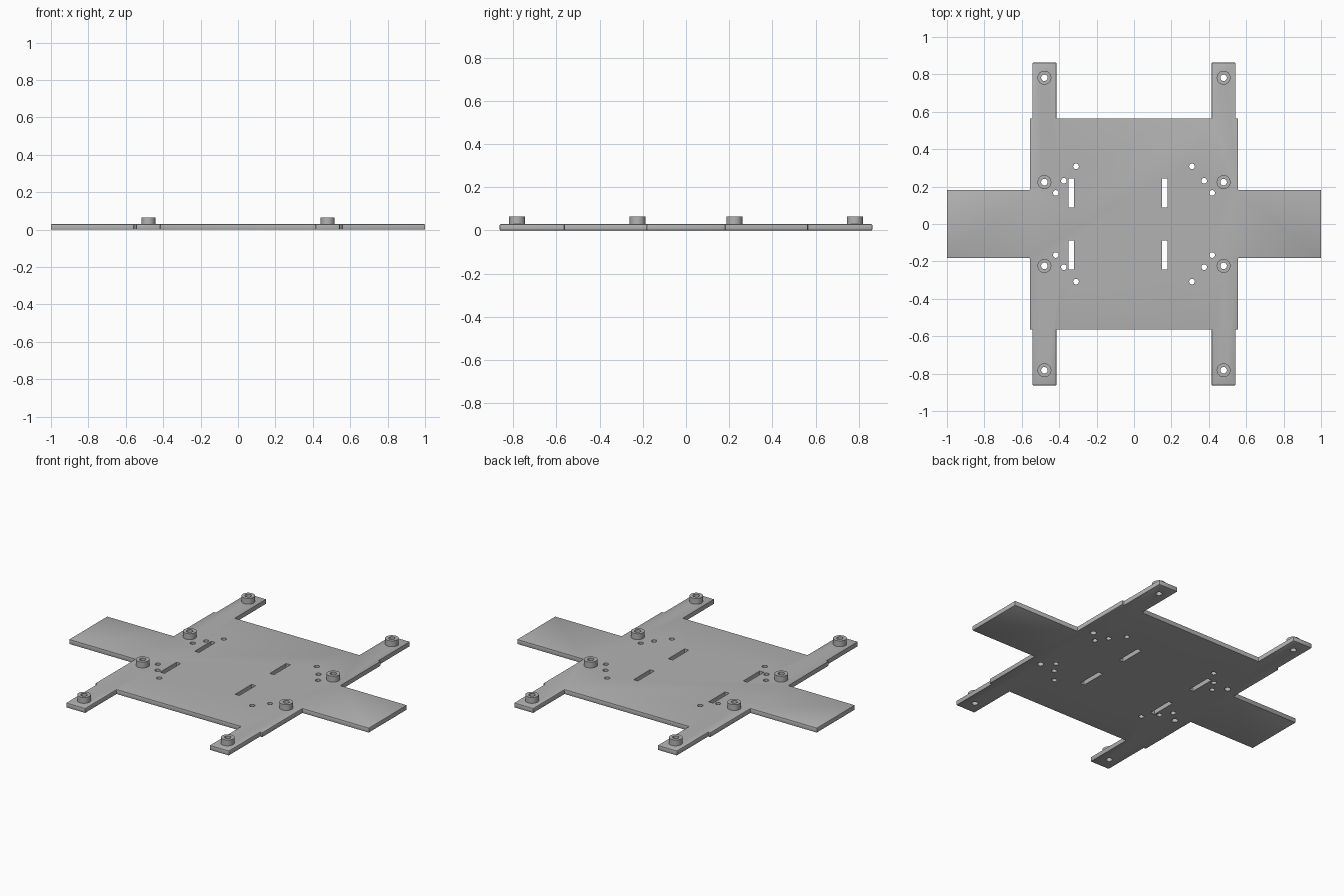
import bpy, bmesh
from mathutils import Matrix

cube = bpy.data.objects.get("Cube")
if cube:
    bpy.data.objects.remove(cube, do_unlink=True)

PLATE_TOP, BOSS_TOP = 0.029, 0.064
BOSS_X, BOSS_YS = 0.479, (0.224, 0.782)
SIGNS = [(sx, sy) for sx in (-1, 1) for sy in (-1, 1)]

grey = bpy.data.materials.new("plain grey")
grey.use_nodes = True
GREY = (0.45, 0.45, 0.45, 1)
grey.diffuse_color = GREY
grey.node_tree.nodes["Principled BSDF"].inputs["Base Color"].default_value = GREY


def make_object(name, bm):
    bmesh.ops.recalc_face_normals(bm, faces=bm.faces)
    mesh = bpy.data.meshes.new(name)
    bm.to_mesh(mesh)
    bm.free()
    mesh.materials.append(grey)
    obj = bpy.data.objects.new(name, mesh)
    bpy.context.collection.objects.link(obj)
    return obj


def add_cylinder(bm, x, y, z0, z1, radius, sides=32):
    bmesh.ops.create_cone(bm, cap_ends=True, segments=sides, radius1=radius, radius2=radius,
                          depth=z1 - z0, matrix=Matrix.Translation((x, y, (z0 + z1) / 2)))


def add_box(bm, x, y, z, size):
    bmesh.ops.create_cube(bm, size=1, matrix=Matrix.Translation((x, y, z)) @ Matrix.Diagonal((*size, 1)))


def select_only(obj):
    bpy.ops.object.select_all(action='DESELECT')
    obj.select_set(True)
    bpy.context.view_layer.objects.active = obj


def cut(obj, cutter):
    mod = obj.modifiers.new("holes", 'BOOLEAN')
    mod.operation, mod.solver, mod.object = 'DIFFERENCE', 'EXACT', cutter
    select_only(obj)
    bpy.ops.object.modifier_apply(modifier=mod.name)


# Base plate: one quarter of the outline, mirrored into the full cross shape
quarter = [(1, 0.182), (0.557, 0.182), (0.557, 0.564), (0.543, 0.564),
           (0.543, 0.863), (0.415, 0.863), (0.415, 0.564)]
half = quarter + [(-x, y) for x, y in reversed(quarter)]
outline = half + [(x, -y) for x, y in reversed(half)]
bm = bmesh.new()
face = bm.faces.new([bm.verts.new((x, y, 0)) for x, y in outline])
walls = bmesh.ops.extrude_face_region(bm, geom=[face])
top_verts = [g for g in walls["geom"] if isinstance(g, bmesh.types.BMVert)]
bmesh.ops.translate(bm, verts=top_verts, vec=(0, 0, PLATE_TOP))
bmesh.ops.bevel(bm, geom=list(bm.edges), offset=0.004, segments=2, profile=0.5, affect='EDGES')
plate = make_object("base_plate", bm)

# Mounting bosses
bm = bmesh.new()
for sx, sy in SIGNS:
    for y in BOSS_YS:
        add_cylinder(bm, sx * BOSS_X, sy * y, PLATE_TOP - 0.005, BOSS_TOP, 0.037)
bosses = make_object("mounting_bosses", bm)

# Cutter for screw holes and slots
bm = bmesh.new()
for sx, sy in SIGNS:
    for y in BOSS_YS:
        add_cylinder(bm, sx * BOSS_X, sy * y, -0.1, 0.2, 0.0175)
    for x, y in ((0.31, 0.308), (0.375, 0.231), (0.418, 0.166)):
        add_cylinder(bm, sx * x, sy * y, -0.1, 0.2, 0.015, 24)
    add_box(bm, -0.335 if sx < 0 else 0.165, sy * 0.165, 0, (0.028, 0.156, 0.3))
cutter = make_object("hole_cutter", bm)
cutter.hide_render = True

for obj in (plate, bosses):
    cut(obj, cutter)
    select_only(obj)
    bpy.ops.object.shade_smooth_by_angle(angle=0.52)
bpy.data.objects.remove(cutter, do_unlink=True)
